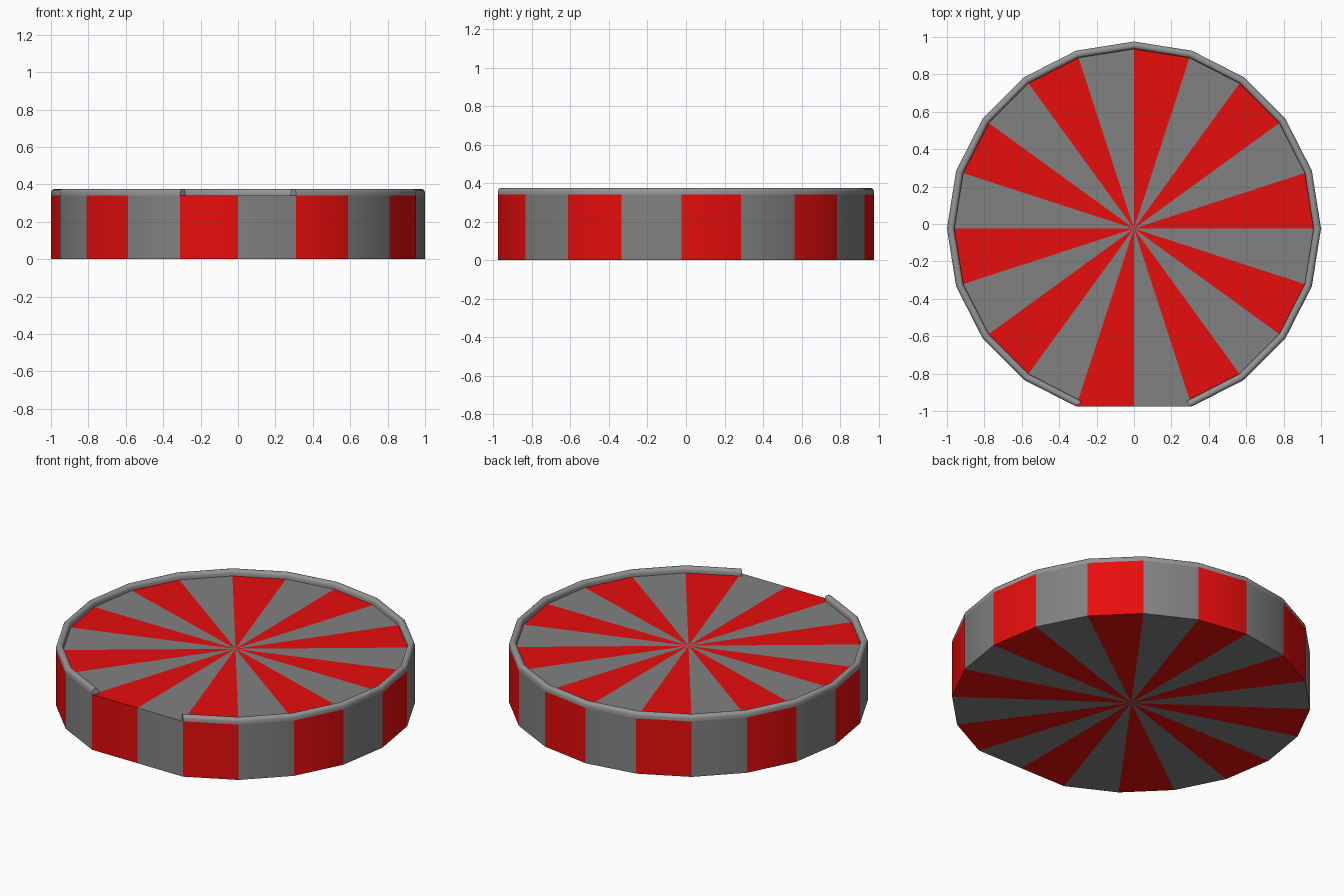
import bpy, bmesh
from math import radians, cos, sin, pi

if "Cube" in bpy.data.objects:
    bpy.data.objects.remove(bpy.data.objects["Cube"])

SIDES = 20
R, CY = 1.0, -0.0245        # radius and centre offset (front corner is cut flat)
H = 0.34
STEP = radians(360 / SIDES)

def corner(i, r=R):
    # the front corner is pulled in to form one flat entrance edge
    if i % SIDES == 15:
        return (0, CY - r * cos(STEP))
    return (r * cos(i * STEP), CY + r * sin(i * STEP))

def paint(name, rgb):
    m = bpy.data.materials.new(name)
    m.diffuse_color = (*rgb, 1)
    m.use_nodes = True
    m.node_tree.nodes["Principled BSDF"].inputs["Base Color"].default_value = m.diffuse_color
    return m

def finish(name, bm, mats, angle):
    bmesh.ops.recalc_face_normals(bm, faces=bm.faces)
    me = bpy.data.meshes.new(name)
    bm.to_mesh(me)
    bm.free()
    for m in mats:
        me.materials.append(m)
    ob = bpy.data.objects.new(name, me)
    bpy.context.collection.objects.link(ob)
    bpy.ops.object.select_all(action='DESELECT')
    bpy.context.view_layer.objects.active = ob
    ob.select_set(True)
    bpy.ops.object.shade_smooth_by_angle(angle=radians(angle))

red = paint("red_paint", (0.8, 0.004, 0.004))
grey = paint("grey_paint", (0.22, 0.22, 0.22))
rail_grey = paint("rail_grey", (0.3, 0.3, 0.3))

# Platform: striped wedges on top, side and underside
bm = bmesh.new()
top_c = bm.verts.new((0, CY, H))
bot_c = bm.verts.new((0, CY, 0))
top = [bm.verts.new((*corner(i), H)) for i in range(SIDES)]
bot = [bm.verts.new((*corner(i), 0)) for i in range(SIDES)]
for i in range(SIDES):
    j = (i + 1) % SIDES
    for vs in ((top_c, top[i], top[j]), (bot_c, bot[j], bot[i]),
               (bot[i], bot[j], top[j], top[i])):
        bm.faces.new(vs).material_index = i % 2
finish("platform", bm, [red, grey], 30)

# Rim: round-topped rail flush with the wall, open at the front
profile = [(0, H), (0, 0.357), (0.003, 0.366), (0.01, 0.373), (0.02, 0.375),
           (0.03, 0.373), (0.037, 0.366), (0.04, 0.357), (0.04, H)]
bm = bmesh.new()
rings = []
for i in range(16, 16 + SIDES - 1):
    x, y = corner(i)
    a = i * STEP
    if i == 16:
        a += radians(27)      # end cuts lean across the rail
    elif i == 14 + SIDES:
        a -= radians(27)
    rings.append([bm.verts.new((x - d * cos(a), y - d * sin(a), z)) for d, z in profile])
n = len(profile)
for a, b in zip(rings, rings[1:]):
    for k in range(n):
        bm.faces.new((a[k], a[(k + 1) % n], b[(k + 1) % n], b[k]))
bm.faces.new(rings[0])
bm.faces.new(rings[-1])
finish("rim", bm, [rail_grey], 40)
